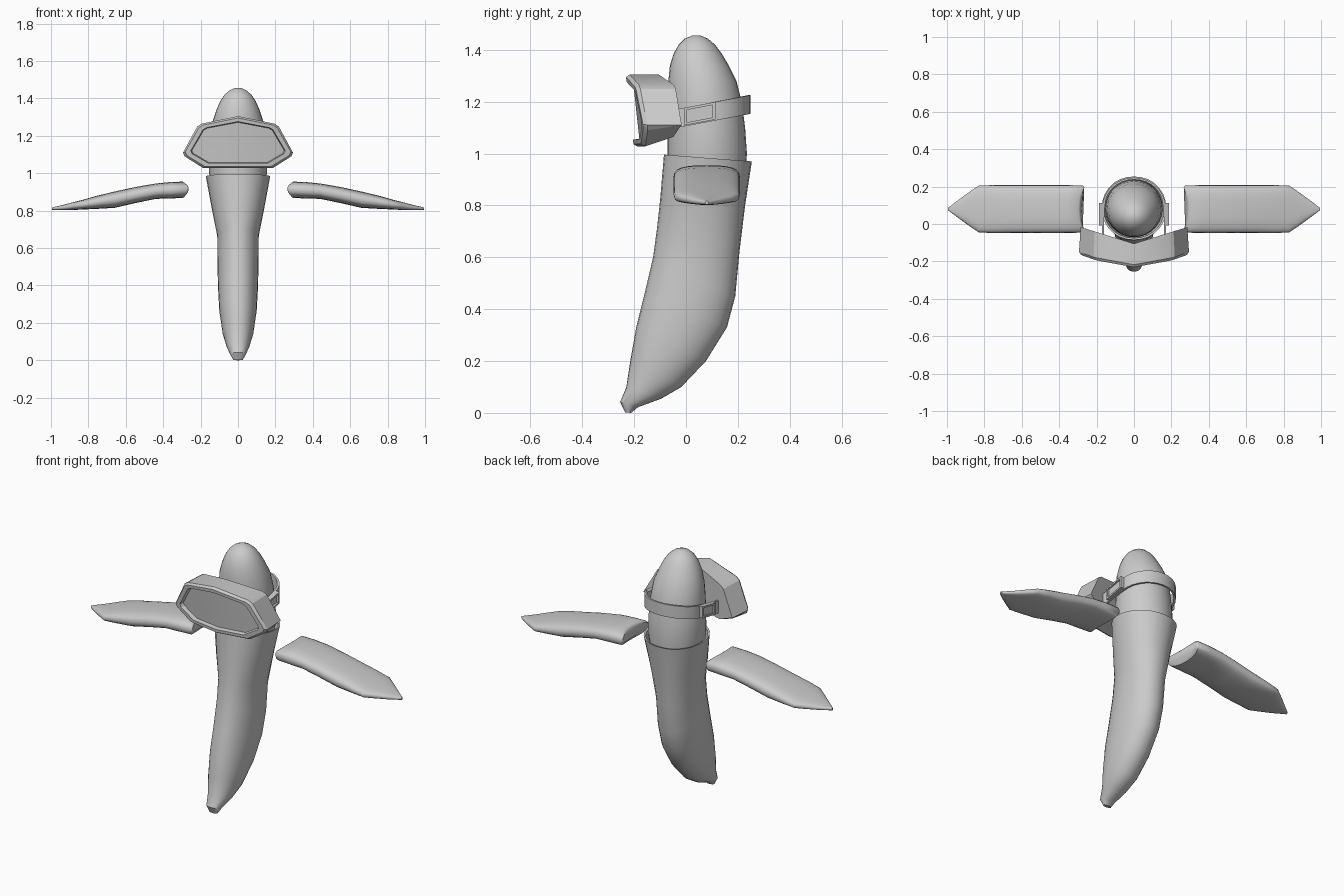
import bpy
import bmesh
from math import cos, sin, pi, copysign

if "Cube" in bpy.data.objects:
    bpy.data.objects.remove(bpy.data.objects["Cube"])


def loft(name, rings, caps=True, closed=False, angle=40, cap_faces=None):
    """Skin a list of equal-length point rings into a mesh object."""
    bm = bmesh.new()
    vs = [[bm.verts.new(p) for p in r] for r in rings]
    n = len(rings[0])
    pairs = list(zip(vs, vs[1:])) + ([(vs[-1], vs[0])] if closed else [])
    for a, b in pairs:
        for i in range(n):
            j = (i + 1) % n
            bm.faces.new((a[i], a[j], b[j], b[i]))
    if caps:
        for r in (vs[0], vs[-1]):
            for ids in (cap_faces or [range(n)]):
                bm.faces.new([r[i] for i in ids])
    bmesh.ops.recalc_face_normals(bm, faces=bm.faces)
    me = bpy.data.meshes.new(name)
    bm.to_mesh(me)
    bm.free()
    ob = bpy.data.objects.new(name, me)
    bpy.context.collection.objects.link(ob)
    bpy.ops.object.select_all(action='DESELECT')
    ob.select_set(True)
    bpy.context.view_layer.objects.active = ob
    bpy.ops.object.shade_smooth_by_angle(angle=angle * pi / 180)
    return ob


def unit(n, e):
    """Superellipse outline points."""
    out = []
    for i in range(n):
        c, s = cos(2 * pi * i / n), sin(2 * pi * i / n)
        out.append((copysign(abs(c) ** (2 / e), c), copysign(abs(s) ** (2 / e), s)))
    return out


def slice_ring(yf, zf, yb, zb, w, e=2.1, n=28):
    """Slanted oval slice through a front point and a back point."""
    return [(w * c, (yf + yb) / 2 + s * (yb - yf) / 2,
             (zf + zb) / 2 + s * (zb - zf) / 2) for c, s in unit(n, e)]


# Lower peel, open at the top with a thin flared rim
peel = [(-.235, .002, -.212, .0, .025), (-.254, .042, -.185, .022, .042),
        (-.230, .10, -.095, .055, .062), (-.215, .20, -.018, .10, .083),
        (-.192, .33, .077, .20, .100), (-.162, .45, .158, .33, .107),
        (-.127, .60, .190, .45, .110), (-.112, .71, .206, .62, .111),
        (-.100, .82, .228, .80, .140), (-.085, .996, .254, .97, .172),
        (-.075, .994, .244, .968, .162), (-.068, .90, .225, .88, .135)]
loft("lower_peel", [slice_ring(*r) for r in peel])

# Fruit with a domed top
fruit = [(-.07, .90, .225, .88, .135), (-.071, 1.0, .235, 1.0, .155),
         (-.071, 1.1, .228, 1.1, .152), (-.07, 1.2, .215, 1.2, .146),
         (-.068, 1.28, .195, 1.28, .135), (-.062, 1.34, .165, 1.34, .115),
         (-.048, 1.385, .138, 1.385, .095), (-.028, 1.42, .112, 1.42, .072),
         (-.005, 1.443, .085, 1.443, .045), (.025, 1.456, .055, 1.456, .016)]
loft("fruit", [slice_ring(*r, e=2) for r in fruit])

# Peel flaps on both sides: x, top z, bottom z, half depth
flap = [(.265, .945, .885, .118), (.275, .955, .868, .126), (.36, .953, .865, .128),
        (.44, .945, .863, .128), (.55, .926, .84, .128), (.66, .902, .815, .128),
        (.76, .878, .809, .128), (.83, .858, .806, .125), (.87, .848, .804, .098),
        (.93, .832, .802, .055), (.995, .817, .803, .006)]
for side, label in ((1, "right"), (-1, "left")):
    rings = []
    for k, (x, zt, zb, d) in enumerate(flap):
        ring = []
        for c, s in unit(24, 2.8):
            dx = .022 * (1 - c * c) if k < 2 else 0
            ring.append((side * (x + dx), .08 + d * c, (zt + zb) / 2 + s * (zt - zb) / 2))
        rings.append(ring)
    loft("peel_flap_" + label, rings, angle=50)

# Goggle mask: half outline in x, z mirrored, swept in a V-shaped plan
half = [(0, 1.305), (.195, 1.265), (.218, 1.25), (.294, 1.11),
        (.285, 1.09), (.187, 1.028), (0, 1.027)]
outline = half + [(-x, z) for x, z in half[-2:0:-1]]


def mask_ring(sx, sz, inset):
    pts = []
    for x, z in outline:
        x, z = x * sx, 1.16 + (z - 1.16) * sz
        pts.append((x, -.202 - .11 * (z - 1.03) + .16 * abs(x) + inset, z))
    return pts


back = [(x * .97, -.105 + .3 * abs(x), z if z > 1.1 else z + .3 * (1.15 - z))
        for x, z in outline]
mask = [back, mask_ring(1, 1, .015), mask_ring(.96, .93, 0),
        mask_ring(.86, .80, 0), mask_ring(.84, .77, .025)]
loft("goggle_mask", mask, angle=25, cap_faces=[range(0, 7), (6, 7, 8, 9, 10, 11, 0)])

# Tilted strap running around the back of the fruit
path = [(.172, -.06), (.172, .02), (.168, .09)]
path += [(.166 * cos(a), .10 + .148 * sin(a)) for a in (pi * i / 14 for i in range(1, 14))]
path += [(-x, y) for x, y in path[2::-1]]
strap = []
for x, y in path:
    z = 1.142 + .19 * y
    k = .93
    xi, yi = x * k, (y if y < .1 else .1 + (y - .1) * k)
    strap.append([(x, y, z - .036), (x, y, z + .036), (xi, yi, z + .036), (xi, yi, z - .036)])
loft("mask_strap", strap)

# Rectangular strap buckles
for side, label in ((1, "right"), (-1, "left")):
    rings = []
    for x, dy, dz in ((.165, .06, .034), (.186, .06, .034), (.186, .05, .024), (.176, .05, .024)):
        rings.append([(side * x, .053 + u * dy, 1.154 + .19 * u * dy + v * dz)
                      for u, v in ((-1, -1), (1, -1), (1, 1), (-1, 1))])
    loft("strap_buckle_" + label, rings, angle=25)
